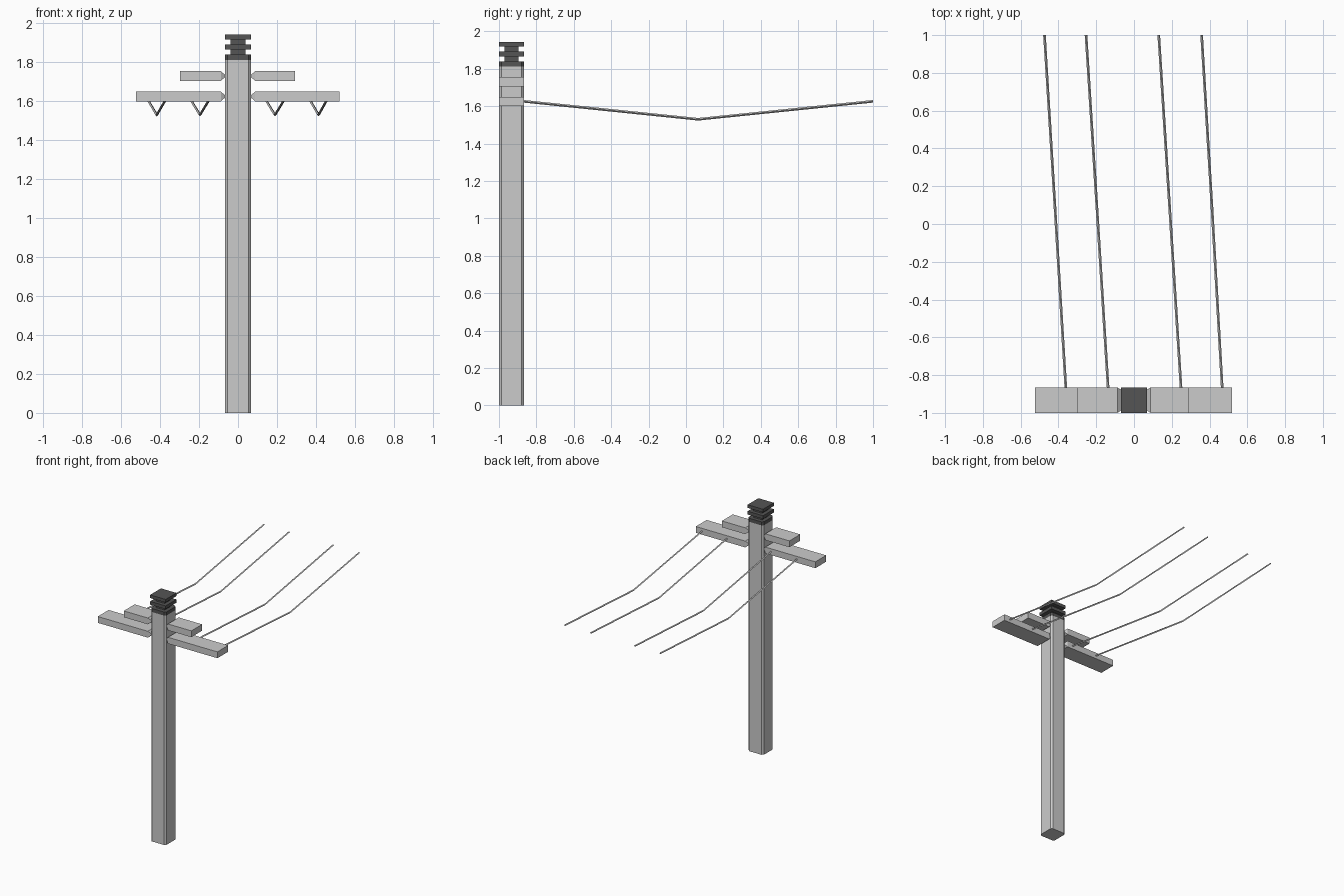
import bpy, bmesh
from mathutils import Vector

if "Cube" in bpy.data.objects:
    bpy.data.objects.remove(bpy.data.objects["Cube"])

YC, HW = -0.9325, 0.0675   # pole centre in y, half width

dark = bpy.data.materials.new("dark_ceramic")
dark.diffuse_color = (0.09, 0.09, 0.09, 1)
dark.use_nodes = True
dark.node_tree.nodes["Principled BSDF"].inputs["Base Color"].default_value = dark.diffuse_color


def to_object(name, bm, mat=None):
    bmesh.ops.recalc_face_normals(bm, faces=bm.faces)
    me = bpy.data.meshes.new(name)
    bm.to_mesh(me)
    bm.free()
    ob = bpy.data.objects.new(name, me)
    bpy.context.collection.objects.link(ob)
    if mat:
        me.materials.append(mat)
    return ob


def loft(name, rings, mat=None):
    """Skin a list of equal-length closed rings and cap both ends."""
    bm = bmesh.new()
    vr = [[bm.verts.new(p) for p in r] for r in rings]
    n = len(vr[0])
    for a, b in zip(vr, vr[1:]):
        for i in range(n):
            j = (i + 1) % n
            bm.faces.new((a[i], a[j], b[j], b[i]))
    bm.faces.new(vr[0])
    bm.faces.new(vr[-1])
    return to_object(name, bm, mat)


def square(z, h):
    return [(sx * h, YC + sy * h, z) for sx, sy in ((-1, -1), (1, -1), (1, 1), (-1, 1))]


def octagon(z, h, c):
    k = h - c
    return [(x, YC + y, z) for x, y in ((-k, -h), (k, -h), (h, -k), (h, k),
                                        (k, h), (-k, h), (-h, k), (-h, -k))]


# Pole with chamfered corners and dark collar
loft("pole", [octagon(0, HW, 0.014), octagon(1.812, HW, 0.014)])
loft("insulator_base", [octagon(1.812, HW, 0.014), octagon(1.84, HW, 0.014)], dark)

# Stacked insulator: alternating narrow necks and wide plates
steps = [(1.84, 0.038), (1.866, 0.038), (1.866, HW), (1.892, HW),
         (1.892, 0.038), (1.918, 0.038), (1.918, HW), (1.943, HW)]
loft("insulator_stack", [square(z, h) for z, h in steps], dark)


# Crossarm halves, pinched to a waist where they meet the pole
def arm(name, x_end, z0, z1):
    s = 1 if x_end > 0 else -1
    zc, hz = (z0 + z1) / 2, (z1 - z0) / 2
    rings = []
    for x, hy, h in ((0.06, 0.054, 0.006), (0.067, 0.054, 0.006),
                     (0.088, HW, hz), (abs(x_end), HW, hz)):
        rings.append([(s * x, YC + a * hy, zc + b * h)
                      for a, b in ((-1, -1), (1, -1), (1, 1), (-1, 1))])
    loft(name, rings)


arm("lower_arm_left", -0.525, 1.60, 1.65)
arm("lower_arm_right", 0.52, 1.60, 1.65)
arm("upper_arm_left", -0.298, 1.705, 1.755)
arm("upper_arm_right", 0.292, 1.705, 1.755)

# Sagging cables: thin four-sided tubes with one bend
for i, (xa, xm, xb) in enumerate(((-0.361, -0.417, -0.474), (-0.137, -0.195, -0.254),
                                  (0.249, 0.19, 0.131), (0.467, 0.414, 0.358))):
    rings = []
    for p in ((xa, -0.868, 1.626), (xm, 0.065, 1.53), (xb, 1.0, 1.626)):
        rings.append([Vector(p) + Vector(o) * 0.007
                      for o in ((-1, 0, 0), (0, 0, -1), (1, 0, 0), (0, 0, 1))])
    loft(f"cable_{i + 1}", rings)
